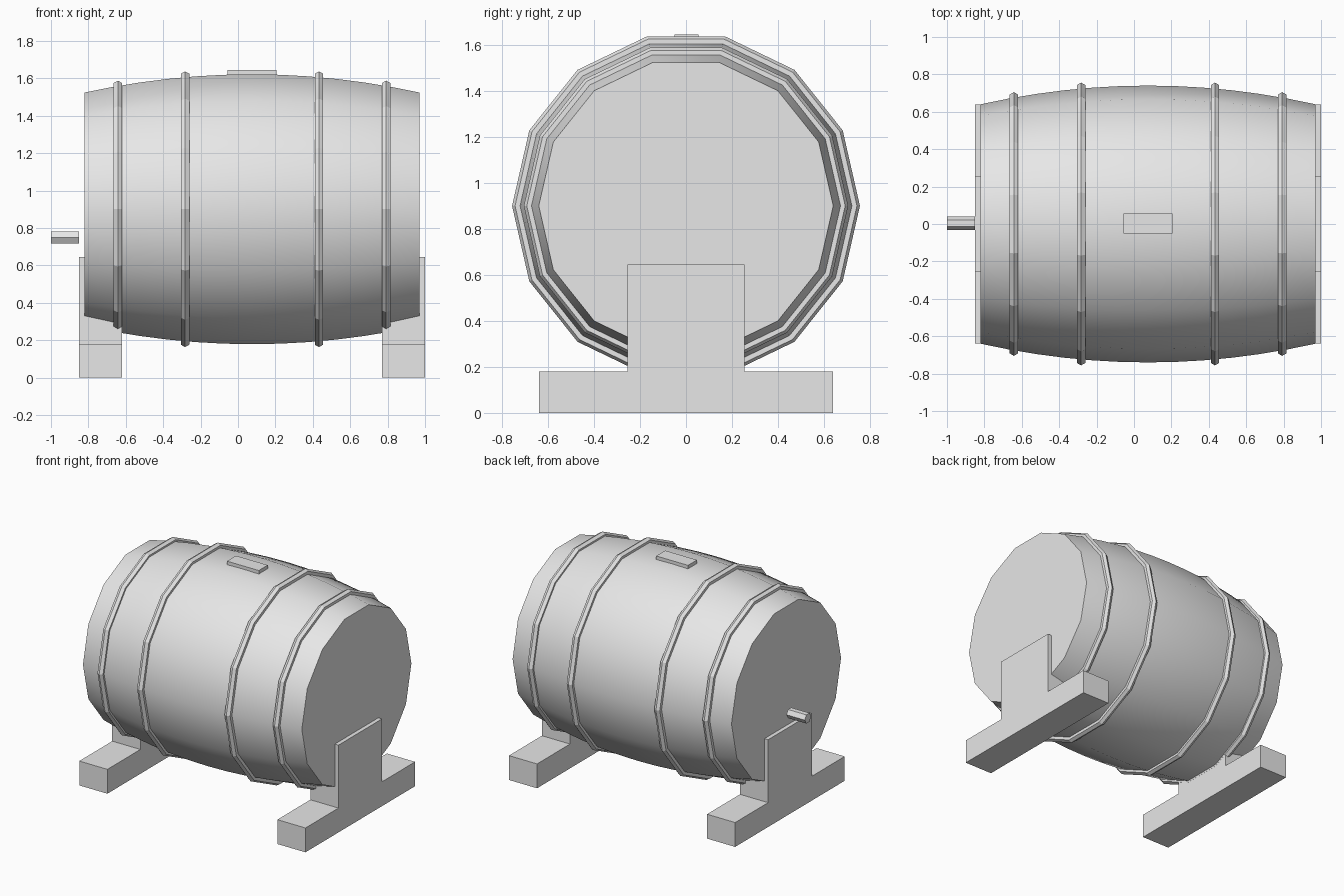
import bpy, bmesh, math

if "Cube" in bpy.data.objects:
    bpy.data.objects.remove(bpy.data.objects["Cube"])

SIDES = 14
MID_X, HALF_LEN, AXIS_Z = 0.075, 0.895, 0.9

grey = bpy.data.materials.new("light_grey")
grey.diffuse_color = (0.8, 0.8, 0.8, 1)
grey.use_nodes = True
grey.node_tree.nodes["Principled BSDF"].inputs["Base Color"].default_value = grey.diffuse_color


def finish(bm, name):
    bmesh.ops.recalc_face_normals(bm, faces=bm.faces)
    mesh = bpy.data.meshes.new(name)
    bm.to_mesh(mesh)
    bm.free()
    mesh.materials.append(grey)
    obj = bpy.data.objects.new(name, mesh)
    bpy.context.collection.objects.link(obj)
    return obj


def ring(bm, x, r, sides=SIDES, cy=0.0, cz=AXIS_Z):
    """Ring of vertices around an axis running along x."""
    return [bm.verts.new((x, cy + r * math.cos(2 * math.pi * i / sides),
                          cz + r * math.sin(2 * math.pi * i / sides)))
            for i in range(sides)]


def bridge(bm, a, b):
    n = len(a)
    return [bm.faces.new((a[i], a[(i + 1) % n], b[(i + 1) % n], b[i])) for i in range(n)]


def extrude_x(name, outline, x0, x1):
    """Solid with a (y, z) outline between two x positions."""
    bm = bmesh.new()
    a = [bm.verts.new((x0, y, z)) for y, z in outline]
    b = [bm.verts.new((x1, y, z)) for y, z in outline]
    bridge(bm, a, b)
    bm.faces.new(a)
    bm.faces.new(b)
    return finish(bm, name)


# Barrel body: bulging staves with flat ends
bm = bmesh.new()
STEPS = 12
rings = []
for i in range(STEPS + 1):
    t = -1 + 2 * i / STEPS
    rings.append(ring(bm, MID_X + t * HALF_LEN, 0.74 - 0.10 * t * t))
for a, b in zip(rings, rings[1:]):
    for f in bridge(bm, a, b):
        f.smooth = True
bm.faces.new(rings[0])
bm.faces.new(rings[-1])
finish(bm, "barrel_body")

# Hoops: rings with a hexagonal section, mirrored about the barrel middle
for side in (-1, 1):
    for label, offset, radius in (("inner", 0.358, 0.73), ("outer", 0.717, 0.679)):
        bm = bmesh.new()
        loops = []
        for k in range(6):
            ang = k * math.pi / 3
            loops.append(ring(bm, MID_X + side * offset + 0.026 * math.sin(ang),
                              radius + 0.026 * math.cos(ang)))
        for k in range(6):
            bridge(bm, loops[k], loops[(k + 1) % 6])
        finish(bm, f"{label}_hoop_{'left' if side < 0 else 'right'}")

# Stands: upside-down T blocks under each end
tee = [(-0.64, 0), (0.64, 0), (0.64, 0.18), (0.255, 0.18),
       (0.255, 0.645), (-0.255, 0.645), (-0.255, 0.18), (-0.64, 0.18)]
extrude_x("stand_left", tee, -0.85, -0.62)
extrude_x("stand_right", tee, 0.77, 1.0)

# Bung plate on top
extrude_x("bung", [(-0.05, 1.60), (0.055, 1.60), (0.055, 1.645), (-0.05, 1.645)],
          -0.055, 0.205)

# Tap: short hexagonal peg at the left end
bm = bmesh.new()
a = ring(bm, -1.0, 0.037, 6, 0.004, 0.748)
b = ring(bm, -0.85, 0.037, 6, 0.004, 0.748)
bridge(bm, a, b)
bm.faces.new(a)
bm.faces.new(b)
finish(bm, "tap")
